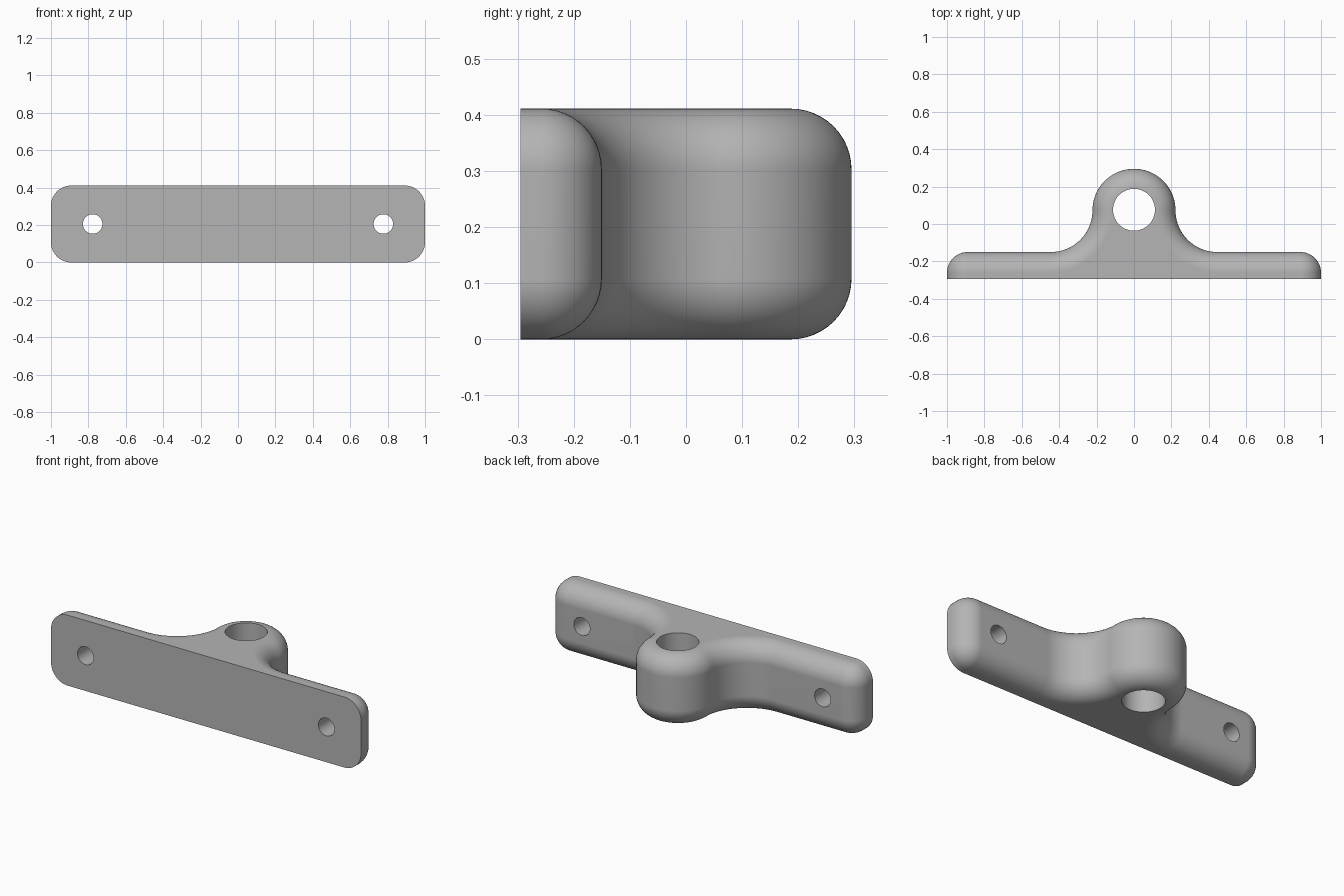
import bpy, bmesh, math
from mathutils import Matrix

if "Cube" in bpy.data.objects:
    bpy.data.objects.remove(bpy.data.objects["Cube"])

HEIGHT, FRONT, BACK = 0.411, -0.295, -0.15   # plate height and depth range
FILLET, CORNER = 0.108, 0.11                 # edge rounding, plate end rounding
BOSS_R, BOSS_Y, HOLE_R = 0.222, 0.073, 0.112
NECK_R = BOSS_Y - BACK                       # concave blend from plate to boss
STEPS = 12

grey = bpy.data.materials.new("grey_metal")
grey.use_nodes = True
grey.diffuse_color = (0.46, 0.46, 0.46, 1)
grey.node_tree.nodes["Principled BSDF"].inputs["Base Color"].default_value = grey.diffuse_color


def arc(cx, cy, r, start, end, n):
    angles = [math.radians(start + (end - start) * i / n) for i in range(n + 1)]
    return [(cx + r * math.cos(a), cy + r * math.sin(a)) for a in angles]


def outline(d):
    """Plan outline moved inward by d everywhere but along the flat front."""
    half = [(1 - d, FRONT)]
    half += arc(1 - CORNER, BACK - CORNER, CORNER - d, 0, 90, STEPS)
    half += arc(BOSS_R + NECK_R, BOSS_Y, NECK_R + d, 270, 180, 2 * STEPS)
    half += arc(0, BOSS_Y, BOSS_R - d, 0, 90, 2 * STEPS)[1:]
    return half + [(-x, y) for x, y in reversed(half[:-1])]


# Bracket body: stacked outlines with rounded top and bottom edges
layers = []
for i in range(STEPS + 1):
    a = math.pi / 2 * i / STEPS
    layers.append((FILLET * (1 - math.cos(a)), FILLET * (1 - math.sin(a))))
layers = [(z, d) for z, d in layers] + [(HEIGHT - z, d) for z, d in reversed(layers)]

bm = bmesh.new()
rings = [[bm.verts.new((x, y, z)) for x, y in outline(d)] for z, d in layers]
count = len(rings[0])
for low, high in zip(rings, rings[1:]):
    for i in range(count - 1):
        j = i + 1
        bm.faces.new((low[i], low[j], high[j], high[i]))
bm.faces.new(list(reversed(rings[0])))
bm.faces.new(rings[-1])
# Flat front as a single face
bm.faces.new([r[0] for r in rings] + [r[-1] for r in reversed(rings)])
bmesh.ops.recalc_face_normals(bm, faces=bm.faces)
mesh = bpy.data.meshes.new("mounting_bracket")
bm.to_mesh(mesh)
bm.free()
mesh.materials.append(grey)
bracket = bpy.data.objects.new("mounting_bracket", mesh)
bpy.context.collection.objects.link(bracket)
bpy.context.view_layer.objects.active = bracket


def drill(name, location, radius, tilt):
    """Cut a round through hole into the bracket."""
    bpy.ops.mesh.primitive_cylinder_add(vertices=48, radius=radius, depth=1,
                                        location=location, rotation=(tilt, 0, 0))
    cutter = bpy.context.object
    cutter.name = name
    cutter.hide_render = True
    cutter.data.materials.append(grey)
    bpy.context.view_layer.objects.active = bracket
    cut = bracket.modifiers.new(name, 'BOOLEAN')
    cut.operation, cut.solver, cut.object = 'DIFFERENCE', 'EXACT', cutter
    bpy.ops.object.modifier_apply(modifier=name)
    bpy.data.objects.remove(cutter)


# Pin hole through the boss, screw holes through the plate
drill("pin_hole", (0, BOSS_Y + 0.003, HEIGHT / 2), HOLE_R, 0)
for side, x in (("left", 0.777), ("right", -0.777)):
    drill(side + "_screw_hole", (x, FRONT, HEIGHT / 2), 0.052, math.pi / 2)

# Smooth shading with crisp hole rims and flat caps
bpy.ops.object.select_all(action='DESELECT')
bracket.select_set(True)
bpy.context.view_layer.objects.active = bracket
bpy.ops.object.shade_smooth_by_angle(angle=math.radians(30))
weighted = bracket.modifiers.new("even_shading", 'WEIGHTED_NORMAL')
weighted.keep_sharp = True
